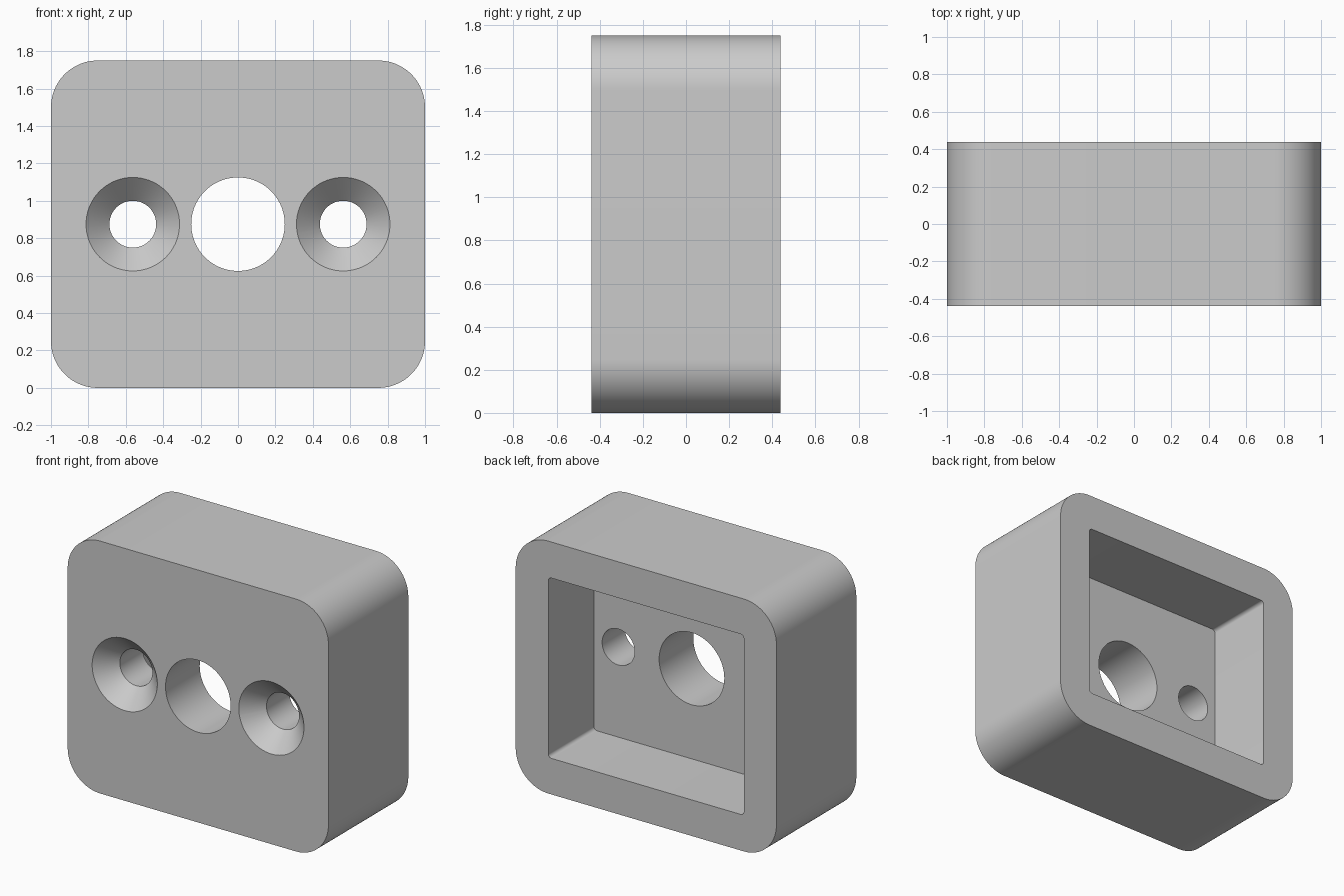
import bpy, bmesh
from math import sin, cos, pi

if "Cube" in bpy.data.objects:
    bpy.data.objects.remove(bpy.data.objects["Cube"], do_unlink=True)

WIDTH, DEPTH, HEIGHT = 2.0, 0.875, 1.75
FRONT, BACK, MID_Z = -DEPTH / 2, DEPTH / 2, HEIGHT / 2
OVER = 0.05  # how far cutters reach past a face

grey = bpy.data.materials.new("light_grey")
grey.use_nodes = True
grey.diffuse_color = (0.6, 0.6, 0.6, 1)
grey.node_tree.nodes["Principled BSDF"].inputs["Base Color"].default_value = grey.diffuse_color


def circle(x, r, n=72):
    return [(x + r * cos(2 * pi * i / n), r * sin(2 * pi * i / n)) for i in range(n)]


def rounded_rect(w, h, r, steps):
    points = []
    for k, (sx, sz) in enumerate(((1, 1), (-1, 1), (-1, -1), (1, -1))):
        for i in range(steps + 1):
            a = (k + i / steps) * pi / 2
            points.append((sx * (w / 2 - r) + r * cos(a), sz * (h / 2 - r) + r * sin(a)))
    return points


def loft(name, sections):
    """Solid through matching outlines, each given as (y, outline)."""
    bm = bmesh.new()
    rings = [[bm.verts.new((x, y, MID_Z + z)) for x, z in outline] for y, outline in sections]
    for a, b in zip(rings, rings[1:]):
        for i in range(len(a)):
            j = (i + 1) % len(a)
            bm.faces.new((a[i], a[j], b[j], b[i]))
    bm.faces.new(rings[0])
    bm.faces.new(rings[-1])
    bmesh.ops.recalc_face_normals(bm, faces=bm.faces)
    mesh = bpy.data.meshes.new(name)
    bm.to_mesh(mesh)
    bm.free()
    mesh.materials.append(grey)
    obj = bpy.data.objects.new(name, mesh)
    bpy.context.collection.objects.link(obj)
    return obj


# Rounded block
outline = rounded_rect(WIDTH, HEIGHT, 0.25, 24)
body = loft("housing_block", [(FRONT, outline), (BACK, outline)])

# Rear pocket, centre bore and two countersunk screw holes
pocket = rounded_rect(1.5, 1.25, 0.025, 8)
bore = circle(0, 0.25)
cutters = [
    loft("pocket_cutter", [(BACK - 0.5, pocket), (BACK + OVER, pocket)]),
    loft("bore_cutter", [(FRONT - OVER, bore), (BACK + OVER, bore)]),
]
for side, x in (("right", -0.5625), ("left", 0.5625)):
    shaft = circle(x, 0.125)
    cutters.append(loft(side + "_screw_cutter", [
        (FRONT - OVER, circle(x, 0.25 + OVER)),
        (FRONT + 0.125, shaft),
        (BACK + OVER, shaft)]))

bpy.ops.object.select_all(action="DESELECT")
bpy.context.view_layer.objects.active = body
body.select_set(True)
for cutter in cutters:
    mod = body.modifiers.new(cutter.name, "BOOLEAN")
    mod.operation, mod.solver, mod.object = "DIFFERENCE", "EXACT", cutter
    bpy.ops.object.modifier_apply(modifier=mod.name)
    bpy.data.objects.remove(cutter, do_unlink=True)

bpy.ops.object.shade_smooth_by_angle(angle=pi / 6)
